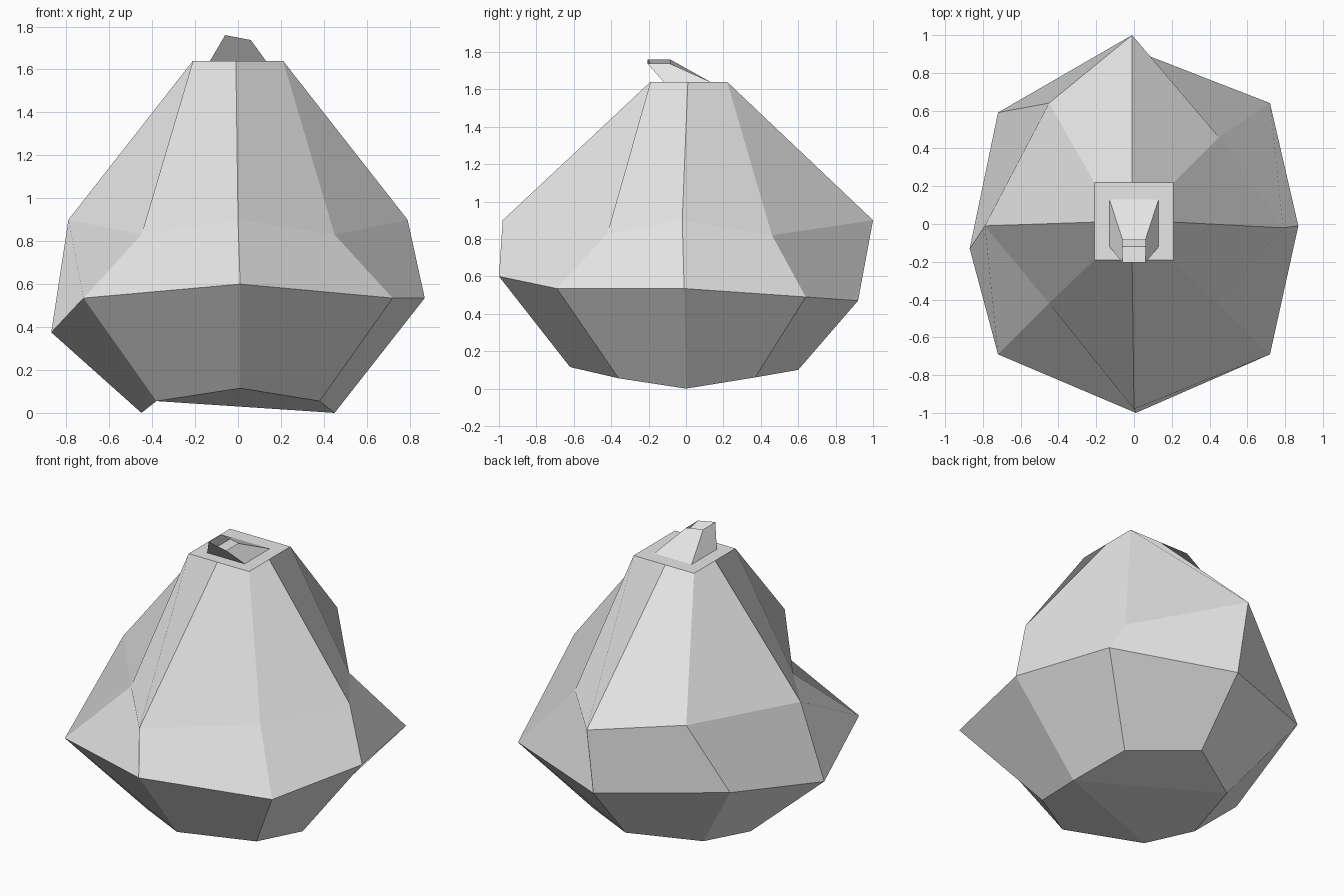
import bpy
import bmesh

# Remove the default object
cube = bpy.data.objects.get("Cube")
if cube:
    bpy.data.objects.remove(cube, do_unlink=True)


def make_material(name, colour):
    material = bpy.data.materials.new(name)
    material.use_nodes = True
    material.diffuse_color = colour
    shader = next(n for n in material.node_tree.nodes if n.type == 'BSDF_PRINCIPLED')
    shader.inputs["Base Color"].default_value = colour
    return material


def finish_object(name, bm, material):
    mesh = bpy.data.meshes.new(name)
    bm.to_mesh(mesh)
    bm.free()
    mesh.materials.append(material)
    part = bpy.data.objects.new(name, mesh)
    bpy.context.scene.collection.objects.link(part)
    return part


def add_ring(bm, points):
    return [bm.verts.new(p) for p in points]


def bridge_rings(bm, upper, lower):
    count = len(upper)
    for i in range(count):
        j = (i + 1) % count
        bm.faces.new((upper[i], lower[i], lower[j], upper[j]))


grey = make_material("light grey", (0.8, 0.8, 0.8, 1))

# Each ring runs: front, front left, left, back left, back, back right, right, front right
rim_height = 1.64
rim = [(x, y, rim_height) for x, y in (
    (-.01, -.19), (.21, -.19), (.21, .01), (.21, .22),
    (-.01, .22), (-.21, .22), (-.21, .01), (-.21, -.19))]
shoulder = [
    (0, -.98, .9), (.45, -.42, .83), (.79, -.02, .9), (.45, .46, .82),
    (-.01, 1, .9), (-.45, .64, .91), (-.79, -.01, .9), (-.45, -.42, .83)]
belly = [
    (.01, -1, .6), (.72, -.69, .535), (.87, -.01, .535), (.72, .64, .49),
    (0, .92, .47), (-.72, .59, .54), (-.87, -.13, .375), (-.72, -.69, .535)]
foot = [
    (.01, -.62, .115), (.38, -.36, .055), (.45, 0, 0), (.38, .37, .06),
    (0, .6, .1), (-.38, .37, .06), (-.45, 0, 0), (-.38, -.36, .055)]

# Faceted body with flat rim and gently folded underside
bm = bmesh.new()
rings = [add_ring(bm, points) for points in (rim, shoulder, belly, foot)]
for upper, lower in zip(rings, rings[1:]):
    bridge_rings(bm, upper, lower)
bm.faces.new(rings[0])
front, front_left, left, back_left, back, back_right, right, front_right = rings[-1]
bm.faces.new((left, front_left, front, front_right))
bm.faces.new((front_right, right, back_right, left))
bm.faces.new((back_right, back, back_left, left))
finish_object("body", bm, grey)

# Hollow tapered stem, open at the top and leaning to the front
bm = bmesh.new()
stem_tip = add_ring(bm, [
    (-.06, -.205, 1.76), (.06, -.205, 1.737), (.06, -.085, 1.737), (-.06, -.085, 1.76)])
stem_base = add_ring(bm, [
    (x, y, rim_height) for x, y in ((-.13, -.12), (.13, -.12), (.13, .13), (-.13, .13))])
bridge_rings(bm, stem_tip, stem_base)
finish_object("stem", bm, grey)
